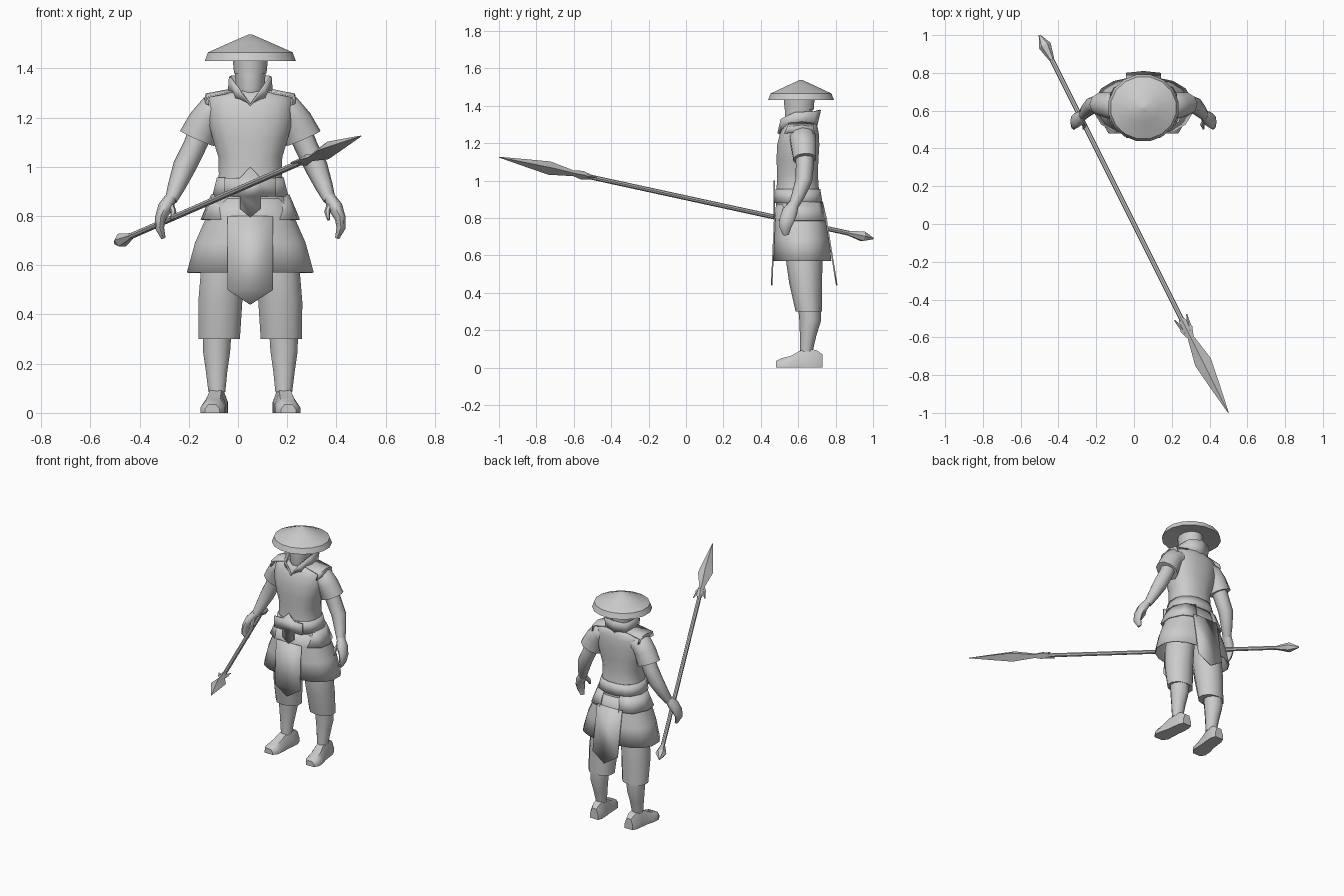
import bpy, bmesh, math
from mathutils import Vector

CX, CY = 0.05, 0.615          # body axis
mat = bpy.data.materials.new("plain grey")
mat.diffuse_color = (0.6, 0.6, 0.6, 1)


def finish(name, bm, x=CX, mirror=False, thick=0, angle=40):
    bmesh.ops.recalc_face_normals(bm, faces=bm.faces)
    me = bpy.data.meshes.new(name)
    bm.to_mesh(me)
    bm.free()
    me.materials.append(mat)
    ob = bpy.data.objects.new(name, me)
    ob.location.x = x
    bpy.context.collection.objects.link(ob)
    bpy.ops.object.select_all(action='DESELECT')
    ob.select_set(True)
    bpy.context.view_layer.objects.active = ob
    bpy.ops.object.shade_smooth_by_angle(angle=math.radians(angle))
    if mirror:
        m = ob.modifiers.new("mirror", 'MIRROR')
        m.use_clip = True
    if thick:
        s = ob.modifiers.new("thickness", 'SOLIDIFY')
        s.thickness = thick
        s.offset = 0
    return ob


def skin(bm, rings, closed=True, caps=True):
    """Bridge lists of points into a surface."""
    vs = [[bm.verts.new(p) for p in r] for r in rings]
    n = len(vs[0])
    for a, b in zip(vs, vs[1:]):
        for i in range(n if closed else n - 1):
            j = (i + 1) % n
            bm.faces.new((a[i], a[j], b[j], b[i]))
    if caps and closed:
        bm.faces.new(vs[0])
        bm.faces.new(vs[-1])


def loft(name, rows, n=12, power=1.0, caps=True, **kw):
    """Stack of level rings: (z, x, y, half width, half depth)."""
    def c(t):
        return math.copysign(abs(t) ** power, t)
    bm = bmesh.new()
    angs = [2 * math.pi * (i + 0.5) / n for i in range(n)]
    k = 1 / math.cos(math.pi / n) ** power if n % 4 == 0 else 1
    skin(bm, [[(x + rx * k * c(math.cos(a)), y + ry * k * c(math.sin(a)), z)
               for a in angs] for z, x, y, rx, ry in rows], caps=caps)
    return finish(name, bm, **kw)


def tube(bm, rows, n=8, hint=(0, 1, 0), turn=0.0):
    """Rings square to a path: (x, y, z, side radius, other radius)."""
    pts = [Vector(r[:3]) for r in rows]
    rings = []
    for i, r in enumerate(rows):
        d = (pts[min(i + 1, len(pts) - 1)] - pts[max(i - 1, 0)]).normalized()
        s = d.cross(Vector(hint)).normalized()
        u = s.cross(d)
        rings.append([pts[i] + s * r[3] * math.cos(2 * math.pi * k / n + turn)
                      + u * r[4] * math.sin(2 * math.pi * k / n + turn)
                      for k in range(n)])
    skin(bm, rings)


def plate(name, pts, thick=0.008):
    bm = bmesh.new()
    bm.faces.new([bm.verts.new(p) for p in pts])
    return finish(name, bm, thick=thick)


# Conical hat with a hollow underside
loft("hat", [(1.447, 0, CY, .06, .06), (1.43, 0, CY, .185, .176),
             (1.465, 0, CY, .172, .163), (1.505, 0, CY, .082, .078),
             (1.538, 0, CY, .006, .006)], n=16, angle=30)

# Head, neck and head band
loft("head", [(1.24, 0, .61, .035, .05), (1.28, 0, .60, .045, .065),
              (1.32, 0, .60, .058, .072), (1.385, 0, .602, .062, .074)], n=12)
loft("head_band", [(1.38, 0, .605, .066, .078), (1.45, 0, .605, .073, .083)], n=12)

# Jacket body
loft("torso", [(.84, 0, .608, .165, .127), (.90, 0, .602, .142, .119),
               (.97, 0, .597, .128, .112), (1.04, 0, .596, .130, .109),
               (1.11, 0, .596, .152, .112), (1.19, 0, .600, .172, .113),
               (1.25, 0, .606, .174, .104), (1.285, 0, .612, .165, .092),
               (1.30, 0, .612, .115, .085), (1.31, 0, .612, .06, .07)],
     n=16, power=.85, angle=50)

# Stand-up open collar
low = [(0, .51, 1.245), (.058, .525, 1.275), (.088, .60, 1.295),
       (.075, .675, 1.29), (0, .695, 1.28)]
top = [(0, .492, 1.255), (.056, .508, 1.33), (.083, .58, 1.365),
       (.078, .69, 1.37), (0, .718, 1.378)]
bm = bmesh.new()
skin(bm, [low, top], closed=False)
finish("collar", bm, mirror=True, thick=.008)

# Shoulder plates
bm = bmesh.new()
skin(bm, [[(.07, .55, 1.305), (.07, .62, 1.315), (.07, .68, 1.305)],
          [(.175, .54, 1.283), (.178, .62, 1.295), (.175, .68, 1.283)],
          [(.172, .525, 1.25), (.185, .62, 1.265), (.172, .69, 1.25)]], closed=False)
finish("shoulder_plate", bm, mirror=True, thick=.008)

# Short sleeves, flaring over the upper arm
bm = bmesh.new()
tube(bm, [(.10, .62, 1.235, .055, .07), (.155, .625, 1.225, .066, .073),
          (.185, .63, 1.185, .067, .07), (.216, .635, 1.115, .076, .064)], n=10)
finish("sleeve", bm, mirror=True, angle=50)

# Arms with hands and thumbs
bm = bmesh.new()
tube(bm, [(.19, .635, 1.17, .05, .05), (.228, .635, 1.08, .047, .048),
          (.268, .63, 1.0, .047, .045), (.30, .60, .92, .036, .036),
          (.322, .575, .865, .025, .028)])
tube(bm, [(.322, .575, .875, .024, .028), (.346, .555, .835, .030, .042),
          (.366, .54, .79, .022, .040), (.368, .53, .75, .018, .032),
          (.353, .535, .71, .009, .016)])
tube(bm, [(.325, .555, .85, .014, .016), (.312, .525, .815, .012, .013),
          (.318, .505, .785, .006, .007)], n=6)
finish("arm", bm, mirror=True, angle=60)

# Skirt of the jacket
loft("skirt", [(.87, 0, .608, .150, .124), (.79, 0, .612, .178, .136),
               (.69, 0, .618, .222, .144), (.57, 0, .622, .255, .152)],
     n=16, power=.85, caps=False, thick=.006, angle=50)

# Belt, hip flaps and the pointed front ornament
loft("belt", [(.88, 0, .602, .152, .125), (.955, 0, .598, .133, .117)],
     n=16, power=.85, caps=False, thick=.006)
bm = bmesh.new()
skin(bm, [[(.09, .512, .89), (.150, .56, .885), (.156, .63, .885), (.12, .70, .885), (.06, .728, .885)],
          [(.115, .498, .785), (.188, .545, .785), (.198, .63, .785), (.155, .72, .785), (.07, .752, .785)]],
     closed=False)
finish("hip_flap", bm, mirror=True, thick=.008)
half = [(.042, .955), (.105, .955), (.105, .88), (.042, .88), (.042, .83)]
shape = [(0, 1.0)] + half + [(0, .795)] + [(-x, z) for x, z in half[::-1]]
plate("belt_ornament", [(x, .472, z) for x, z in shape])

# Long pointed flaps, front and back
for name, y0, y1 in (("front_flap", .474, .458), ("back_flap", .748, .806)):
    rows = [(-.093, .80), (.093, .80), (.093, .50), (0, .44), (-.093, .50)]
    plate(name, [(x, y0 + (y1 - y0) * (.80 - z) / .36, z) for x, z in rows])

# Baggy trousers, lower legs and shoes
loft("trouser_leg", [(.70, .095, .63, .090, .09), (.57, .112, .632, .094, .097),
                     (.45, .122, .64, .094, .088), (.30, .126, .656, .088, .070)],
     n=10, mirror=True, angle=50)
loft("lower_leg", [(.34, .135, .66, .062, .062), (.25, .137, .664, .058, .058),
                   (.17, .137, .653, .046, .044), (.085, .136, .643, .036, .034)],
     n=10, mirror=True)
bm = bmesh.new()
prof = [(.730, .130, .030, .07), (.700, .132, .042, .092), (.650, .136, .044, .102),
        (.605, .142, .044, .088), (.560, .149, .050, .062), (.510, .153, .050, .050),
        (.480, .155, .030, .034)]
skin(bm, [[(x - w, y, 0), (x + w, y, 0), (x + w, y, h * .45), (x + w * .55, y, h),
           (x - w * .55, y, h), (x - w, y, h * .45)] for y, x, w, h in prof])
finish("shoe", bm, mirror=True, angle=50)

# Spear: shaft, butt and blade along one axis
tip, end = Vector((.5, -1, 1.125)), Vector((-.5, 1, .69))


def along(rows):
    return [(*tip.lerp(end, t), a, b) for t, a, b in rows]


bm = bmesh.new()
tube(bm, along([(.24, .013, .013), (.95, .013, .013)]), n=8, hint=(0, 0, 1))
finish("spear_shaft", bm, x=0)
bm = bmesh.new()
tube(bm, along([(.935, .014, .014), (.972, .034, .030), (1, .005, .005)]), n=6, hint=(0, 0, 1))
finish("spear_butt", bm, x=0, angle=20)
bm = bmesh.new()
tube(bm, along([(0, .002, .002), (.07, .026, .020), (.135, .046, .036), (.20, .017, .015),
                (.222, .034, .024), (.255, .010, .010)]), n=4, hint=(0, 0, 1))
# two prongs at the base of the blade
side = (end - tip).cross(Vector((0, 0, 1))).normalized()
for s in (-1, 1):
    a, b = tip.lerp(end, .215) + side * s * .012, tip.lerp(end, .253) + side * s * .036
    tube(bm, [(*a, .016, .014), (*b, .003, .003)], n=4, hint=(0, 0, 1))
finish("spear_blade", bm, x=0, angle=20)
